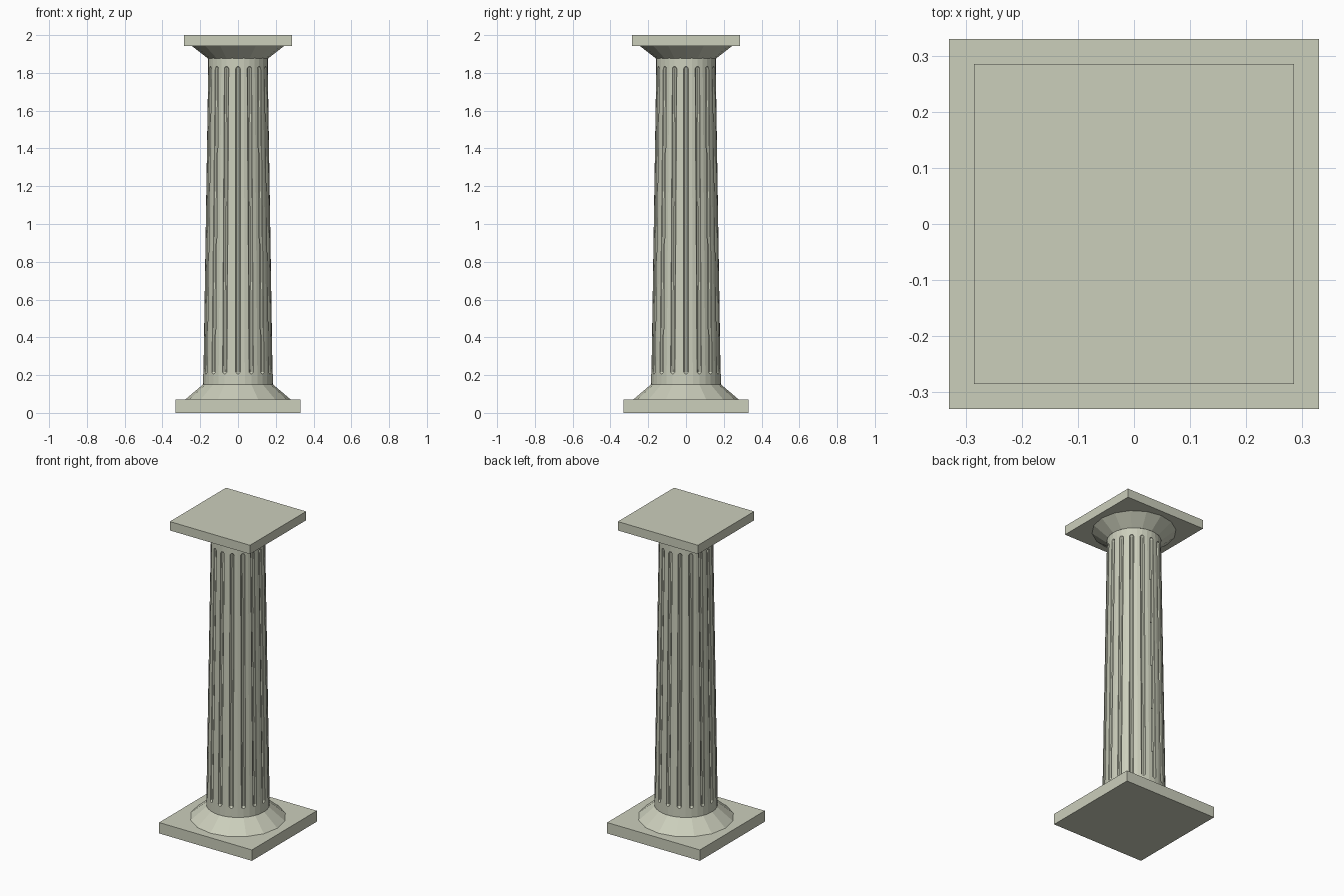
import bpy, bmesh, math
from mathutils import Matrix

if "Cube" in bpy.data.objects:
    bpy.data.objects.remove(bpy.data.objects["Cube"])

stone = bpy.data.materials.new("stone")
stone.diffuse_color = (0.6, 0.62, 0.5, 1)
stone.use_nodes = True
stone.node_tree.nodes["Principled BSDF"].inputs["Base Color"].default_value = stone.diffuse_color


def finish(name, bm):
    bmesh.ops.recalc_face_normals(bm, faces=bm.faces)
    mesh = bpy.data.meshes.new(name)
    bm.to_mesh(mesh)
    bm.free()
    obj = bpy.data.objects.new(name, mesh)
    bpy.context.collection.objects.link(obj)
    mesh.materials.append(stone)
    return obj


def slab(name, half, z0, z1):
    bm = bmesh.new()
    bmesh.ops.create_cube(bm, size=1)
    bmesh.ops.scale(bm, vec=(2 * half, 2 * half, z1 - z0), verts=bm.verts)
    bmesh.ops.translate(bm, vec=(0, 0, (z0 + z1) / 2), verts=bm.verts)
    return finish(name, bm)


def lathe(name, sides, profile):
    # closed turned solid from (radius, height) points
    bm = bmesh.new()
    rings = [[bm.verts.new((r * math.cos(2 * math.pi * i / sides),
                            r * math.sin(2 * math.pi * i / sides), z))
              for i in range(sides)] for r, z in profile]
    for a, b in zip(rings, rings[1:]):
        for i in range(sides):
            j = (i + 1) % sides
            bm.faces.new((a[i], a[j], b[j], b[i]))
    bm.faces.new(rings[0][::-1])
    bm.faces.new(rings[-1])
    return finish(name, bm)


# square slabs at both ends
slab("plinth", 0.33, 0, 0.07)
slab("abacus", 0.285, 1.943, 2.0)

# flared base and capital
lathe("base_flare", 16, [(0.28, 0.07), (0.18, 0.155)])
lathe("capital_flare", 16, [(0.16, 1.877), (0.245, 1.943)])

# tapered shaft
R0, Z0, R1, Z1 = 0.185, 0.15, 0.158, 1.88
shaft = lathe("shaft", 32, [(R0, Z0), (R1, Z1)])

# round-ended flute cutters that follow the taper
FLUTES, CUT, LOW, HIGH = 16, 0.014, 0.22, 1.82


def radius_at(z):
    return R0 + (R1 - R0) * (z - Z0) / (Z1 - Z0)


bm = bmesh.new()
for k in range(FLUTES):
    verts = bmesh.ops.create_uvsphere(bm, u_segments=10, v_segments=7,
                                      radius=CUT)["verts"]
    for v in verts:
        z = HIGH if v.co.z > 0 else LOW
        v.co.x += radius_at(z) + 0.002
        v.co.z += z
    bmesh.ops.rotate(bm, verts=verts, cent=(0, 0, 0),
                     matrix=Matrix.Rotation(2 * math.pi * k / FLUTES, 3, 'Z'))
cutter = finish("flute_cutter", bm)
cutter.hide_render = True
cutter.hide_set(True)

mod = shaft.modifiers.new("flutes", 'BOOLEAN')
mod.operation = 'DIFFERENCE'
mod.solver = 'EXACT'
mod.object = cutter
